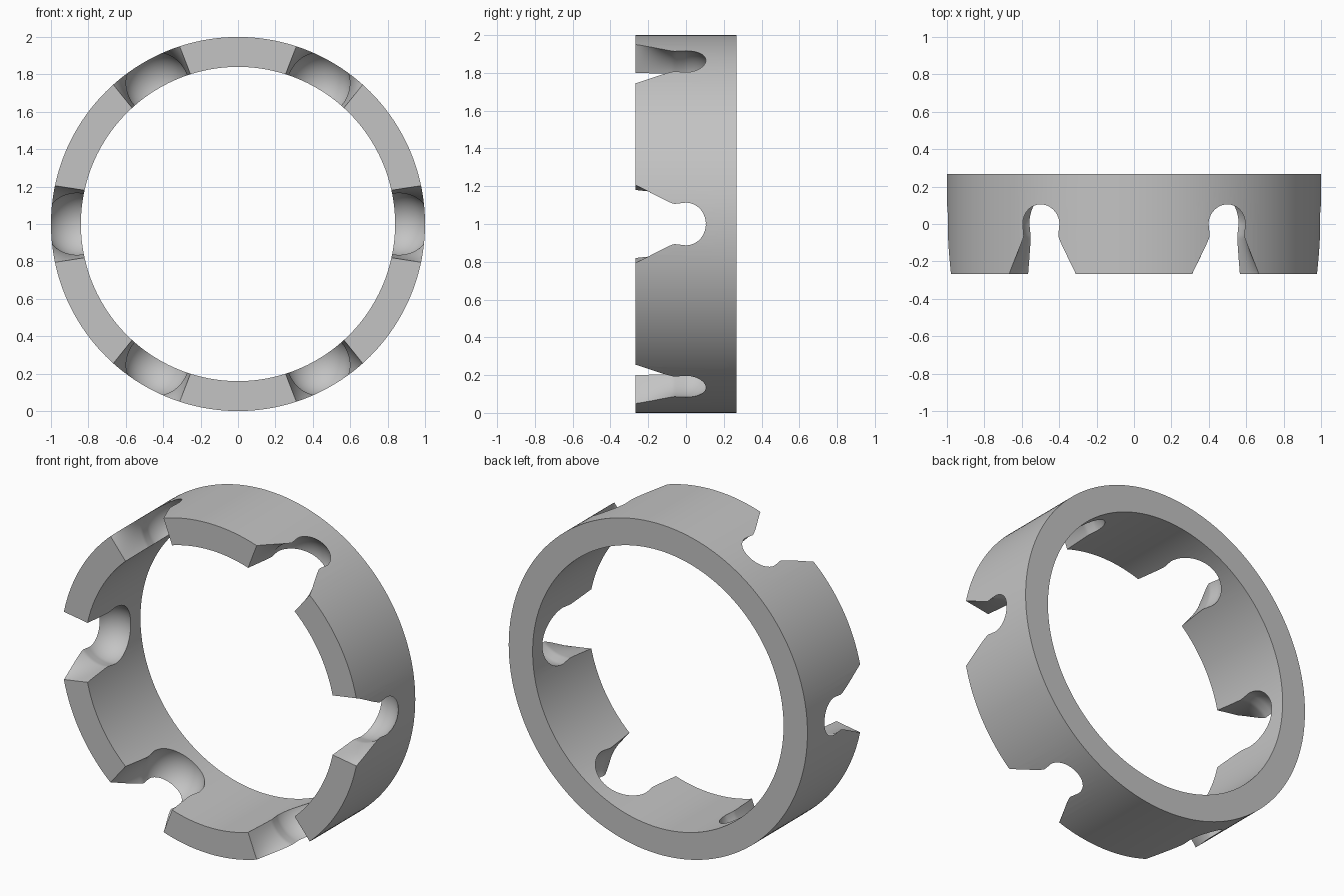
import bpy, bmesh, math

cube = bpy.data.objects.get("Cube")
if cube:
    bpy.data.objects.remove(cube, do_unlink=True)

OUTER, INNER, HALF = 1.0, 0.84, 0.267      # ring radii and half depth
BALL, SEAT = 0.175, 0.86                   # pocket radius and its distance from the axis
SEGMENTS, NOTCHES = 192, 6

grey = bpy.data.materials.new("plain grey")
grey.use_nodes = True
colour = (0.55, 0.55, 0.55, 1)
grey.diffuse_color = colour
grey.node_tree.nodes["Principled BSDF"].inputs["Base Color"].default_value = colour


def make_object(name, bm):
    bmesh.ops.recalc_face_normals(bm, faces=bm.faces[:])
    mesh = bpy.data.meshes.new(name)
    bm.to_mesh(mesh)
    bm.free()
    mesh.materials.append(grey)
    obj = bpy.data.objects.new(name, mesh)
    bpy.context.collection.objects.link(obj)
    return obj


def place(r, t, y, a):
    """Radial, tangential and depth position at angle a round the ring."""
    return (r * math.cos(a) - t * math.sin(a), y, 1 + r * math.sin(a) + t * math.cos(a))


def bridge(bm, loops):
    for a, b in zip(loops, loops[1:]):
        n = len(a)
        for i in range(n):
            bm.faces.new((a[i], a[(i + 1) % n], b[(i + 1) % n], b[i]))


def section(y):
    """Right half outline of the notch at depth y, as (radius, half width)."""
    points = []
    steps = 28
    flare = min(1, max(0, (-y - 0.06) / (HALF - 0.06))) ** 1.2
    neck = 1 - 0.06 * min(1, max(0, -y / 0.07))
    scale = math.sqrt(max(0, 1 - (max(y, 0) / BALL) ** 2))
    for i in range(steps + 1):
        th = 0.06 + (math.pi - 0.12) * i / steps
        r = SEAT + BALL * scale * math.cos(th)
        ball = BALL * scale * math.sin(th) * neck
        wall = 0.18 + 0.1625 * (r - 0.82)
        points.append((r, ball + (wall - ball) * flare))
    return points


# Ring blank: a rectangle turned round the depth axis
bm = bmesh.new()
profile = [(OUTER, -HALF), (OUTER, HALF), (INNER, HALF), (INNER, -HALF)]
loops = [[bm.verts.new(place(r, 0, y, math.tau * i / SEGMENTS)) for r, y in profile]
         for i in range(SEGMENTS)]
bridge(bm, loops + loops[:1])
ring = make_object("ball_cage_ring", bm)

# Notch cutters: flared slots that end in round ball pockets
bm = bmesh.new()
depths = [-0.29 + 0.29 * i / 29 for i in range(30)]
depths += [BALL * math.sin(math.radians(89) * i / 20) for i in range(1, 21)]
for k in range(NOTCHES):
    a = math.tau * k / NOTCHES
    loops = []
    for y in depths:
        half = section(y)
        outline = half + [(r, -t) for r, t in reversed(half)]
        loops.append([bm.verts.new(place(r, t, y, a)) for r, t in outline])
    bridge(bm, loops)
    bm.faces.new(loops[0])
    bm.faces.new(loops[-1])
cutter = make_object("notch_cutter", bm)
cutter.hide_render = True

# Cut the notches and keep only the finished ring
bpy.context.view_layer.objects.active = ring
ring.select_set(True)
cut = ring.modifiers.new("notches", 'BOOLEAN')
cut.operation = 'DIFFERENCE'
cut.solver = 'EXACT'
cut.object = cutter
bpy.ops.object.modifier_apply(modifier=cut.name)
bpy.data.objects.remove(cutter, do_unlink=True)

bpy.ops.object.select_all(action='DESELECT')
ring.select_set(True)
bpy.ops.object.shade_smooth_by_angle(angle=math.radians(30))
